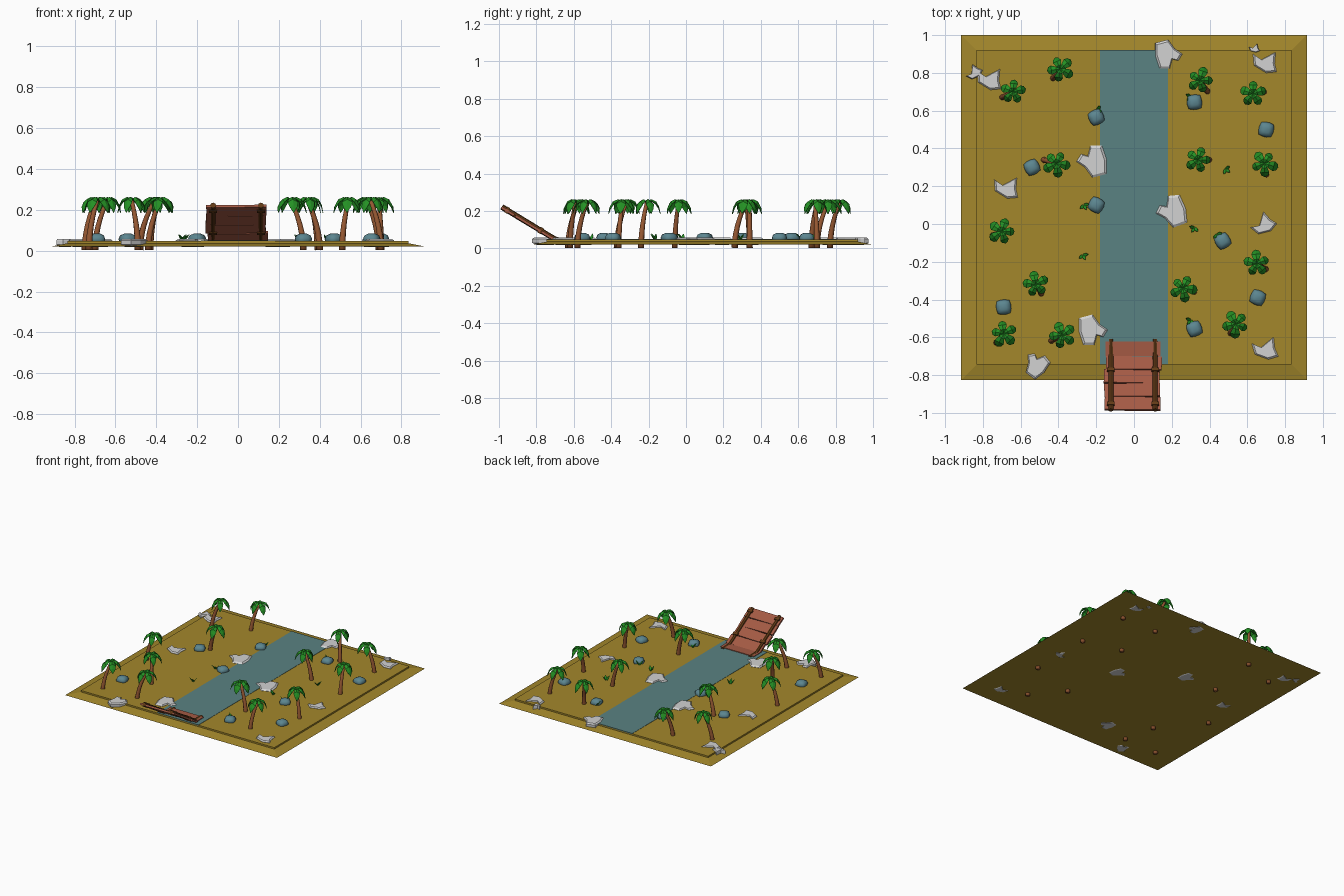
import bpy, bmesh, math, random
from mathutils import Matrix, Vector

random.seed(4)
cube = bpy.data.objects.get("Cube")
if cube:
    bpy.data.objects.remove(cube)


def material(name, r, g, b):
    m = bpy.data.materials.new(name)
    m.use_nodes = True
    colour = [(c / 255 / 12.92) if c < 11 else ((c / 255 + 0.055) / 1.055) ** 2.4 for c in (r, g, b)] + [1]
    m.diffuse_color = colour
    m.node_tree.nodes["Principled BSDF"].inputs["Base Color"].default_value = colour
    return m


SAND = material("sand", 163, 135, 43)
WATER = material("water", 90, 130, 130)
STONE = material("blue grey stone", 92, 134, 144)
PALE = material("pale stone", 210, 210, 210)
LEAF = material("leaf green", 36, 145, 36)
BARK = material("bark", 150, 88, 50)
PLANK = material("red brown plank", 164, 90, 68)
BEAM = material("dark beam", 98, 58, 22)


def finish(name, bm, mat, smooth=False):
    bmesh.ops.recalc_face_normals(bm, faces=bm.faces[:])
    me = bpy.data.meshes.new(name)
    bm.to_mesh(me)
    bm.free()
    me.materials.append(mat)
    for p in me.polygons:
        p.use_smooth = smooth
    ob = bpy.data.objects.new(name, me)
    bpy.context.collection.objects.link(ob)
    return ob


def loft(bm, rings):
    """Skin equal-length rings of points and cap both ends."""
    loops = [[bm.verts.new(p) for p in ring] for ring in rings]
    n = len(loops[0])
    for a, b in zip(loops, loops[1:]):
        for i in range(n):
            bm.faces.new((a[i], a[(i + 1) % n], b[(i + 1) % n], b[i]))
    bm.faces.new(loops[0])
    bm.faces.new(loops[-1])


def rect(x, y0, y1, z):
    return [(-x, y0, z), (x, y0, z), (x, y1, z), (-x, y1, z)]


def tube(bm, path, radii, sides):
    """Tapered tube along a path of points."""
    rings = []
    for i, p in enumerate(path):
        d = path[min(i + 1, len(path) - 1)] - path[max(i - 1, 0)]
        q = d.to_track_quat("Z", "Y")
        rings.append([p + q @ Vector((math.cos(a), math.sin(a), 0)) * radii[i]
                      for a in (math.tau * k / sides for k in range(sides))])
    loft(bm, rings)


def box(bm, size, matrix):
    bmesh.ops.create_cube(bm, size=1, matrix=matrix @ Matrix.Diagonal((*size, 1)))


# Ground: sloping rim with a raised slab, and a river strip
bm = bmesh.new()
loft(bm, [rect(0.915, -0.825, 1.0, 0.02), rect(0.835, -0.745, 0.92, 0.036),
          rect(0.835, -0.745, 0.92, 0.048)])
finish("ground", bm, SAND)
bm = bmesh.new()
loft(bm, [rect(0.18, -0.745, 0.92, 0.044), rect(0.18, -0.745, 0.92, 0.05)])
finish("river", bm, WATER)


# Palms: crown x, y, then offset of the trunk foot
def palm(x, y, dx, dy):
    top = Vector((x, y, 0.243))
    foot = Vector((x + dx, y + dy, 0.003))
    bm = bmesh.new()
    path, radii = [], []
    for i in range(7):
        t = i / 6
        bend = t ** 1.9
        path.append(Vector((foot.x + (x - foot.x) * bend, foot.y + (y - foot.y) * bend,
                            foot.z + (top.z - foot.z) * t)))
        radii.append(0.017 - 0.007 * t)
    tube(bm, path, radii, 8)
    finish("palm_trunk", bm, BARK, True)

    bm = bmesh.new()
    start = random.uniform(0, math.tau)
    for k in range(5):
        turn = Matrix.Translation(top) @ Matrix.Rotation(start + k * math.tau / 5, 4, "Z")
        s = random.uniform(0.9, 1.12)
        spine = [(-0.004, 0, 0.004), (0.022, 0.015, 0.02), (0.047, 0.024, 0.008),
                 (0.062, 0.017, -0.02), (0.07, 0, -0.058)]
        rows = []
        for r, w, z in spine:
            rows.append([bm.verts.new(turn @ Vector((r * s, side * w * s, z - abs(side) * w * 0.55)))
                         for side in (-1, 0, 1)])
        for a, b in zip(rows, rows[1:]):
            for j in (0, 1):
                bm.faces.new((a[j], a[j + 1], b[j + 1], b[j]))
    bmesh.ops.remove_doubles(bm, verts=bm.verts[:], dist=0.0004)
    crown = finish("palm_crown", bm, LEAF)
    crown.modifiers.new("thickness", "SOLIDIFY").thickness = 0.003


for p in [(-0.64, 0.70, -0.06, -0.03), (-0.39, 0.82, -0.04, -0.05), (-0.41, 0.32, -0.07, 0.02),
          (-0.70, -0.04, -0.05, -0.02), (-0.52, -0.32, 0.03, -0.05), (-0.69, -0.58, -0.04, -0.05),
          (-0.38, -0.59, -0.06, -0.03), (0.35, 0.76, 0.04, -0.06), (0.63, 0.69, 0.06, 0.01),
          (0.34, 0.34, 0.06, 0), (0.69, 0.32, 0.01, -0.06), (0.65, -0.21, 0.05, -0.03),
          (0.26, -0.34, 0.06, -0.02), (0.54, -0.53, -0.03, -0.05)]:
    palm(*p)

# Rounded boulders
for x, y in [(-0.20, 0.565), (-0.54, 0.30), (-0.20, 0.10), (-0.69, -0.44), (0.32, 0.645),
             (0.70, 0.50), (0.47, -0.09), (0.655, -0.39), (0.32, -0.555)]:
    bm = bmesh.new()
    turn = Matrix.Translation((x, y, 0.036)) @ Matrix.Rotation(random.uniform(0, 3), 4, "Z")
    rings = []
    for r, z in ((0.036, 0), (0.043, 0.02), (0.036, 0.038), (0.017, 0.047)):
        rings.append([turn @ Vector((r * c * f, r * s * f, z)) for c, s, f in
                      ((math.cos(a), math.sin(a), 1 + 0.1 * math.cos(4 * a))
                       for a in (math.tau * k / 12 for k in range(12)))])
    loft(bm, rings)
    finish("boulder", bm, STONE, True)

# Flat pale stones: outline, x, y, scale, turn
BROAD = [(-.01, .085), (.05, .085), (.075, .01), (.075, -.065), (0, -.085),
         (-.04, -.03), (-.085, 0), (-.06, .04), (-.025, .03)]
STAR = [(-.06, .04), (-.015, .01), (.06, .05), (.055, -.01), (.065, -.055), (.01, -.06), (-.055, -.02)]
for outline, x, y, s, angle in [
        (BROAD, -0.22, 0.33, 1, 0), (BROAD, 0.20, 0.065, 1, 0.1), (BROAD, -0.22, -0.56, 0.95, math.pi),
        (BROAD, 0.18, 0.90, 0.9, math.pi), (BROAD, -0.52, -0.745, 0.8, -0.9), (STAR, -0.77, 0.77, 1, 0),
        (STAR, -0.85, 0.80, 0.6, 1), (STAR, -0.68, 0.195, 1, 0), (STAR, 0.68, -0.005, 0.9, 0.8),
        (STAR, 0.69, 0.86, 1, 0), (STAR, 0.69, -0.66, 1, 0.2), (STAR, 0.635, 0.93, 0.4, 0.3)]:
    bm = bmesh.new()
    turn = Matrix.Translation((x, y, 0)) @ Matrix.Rotation(angle, 4, "Z")
    loft(bm, [[turn @ Vector((px * s * f, py * s * f, z)) for px, py in outline]
              for f, z in ((0.6, 0.017), (0.98, 0.03), (1, 0.05), (0.85, 0.058))])
    finish("pale_stone", bm, PALE)

# Grass sprouts of three pointed blades
for x, y in [(-0.195, 0.605), (-0.265, 0.10), (-0.27, -0.165), (0.32, -0.02),
             (0.485, 0.29), (0.30, 0.675), (0.44, -0.055), (0.30, -0.51)]:
    bm = bmesh.new()
    for k in range(3):
        turn = Matrix.Translation((x, y, 0.046)) @ Matrix.Rotation(k * 1.3 + x * 9, 4, "Z")
        blade = [turn @ Vector(p) for p in ((0, -.007, 0), (0, .007, 0), (.016, .008, .02),
                                            (.027, 0, .033), (.016, -.008, .02))]
        bm.faces.new([bm.verts.new(p) for p in blade])
    sprout = finish("grass_sprout", bm, LEAF)
    sprout.modifiers.new("thickness", "SOLIDIFY").thickness = 0.002

# Ramp: flat landing board, tilted planks, two log rails with bands
SLOPE_FOOT, SLOPE_TOP = Vector((0, -0.70, 0.045)), Vector((0, -0.985, 0.218))
run = SLOPE_TOP - SLOPE_FOOT
tilt = Matrix.Rotation(-math.atan2(run.z, -run.y), 4, "X")
bm = bmesh.new()
box(bm, (0.29, 0.075, 0.012), Matrix.Translation((-0.005, -0.66, 0.049)))
COUNT = 4
for i in range(COUNT):
    centre = SLOPE_FOOT + run * ((i + 0.53) / COUNT)
    shift = Matrix.Translation(centre + Vector((random.uniform(-0.012, 0.0), 0, 0)))
    wobble = Matrix.Rotation(random.uniform(-0.025, 0.025), 4, "Z")
    box(bm, (0.295, run.length / COUNT - 0.004, 0.014), shift @ tilt @ wobble)
finish("ramp_planks", bm, PLANK)

for x in (-0.122, 0.112):
    bm = bmesh.new()
    rise = Vector((x, 0, 0.004))
    tube(bm, [Vector((x, -0.61, 0.045)), Vector((x, -0.69, 0.046)), SLOPE_FOOT + run * 0.1 + rise,
              SLOPE_FOOT + run * 0.5 + rise, SLOPE_TOP + rise], [0.013, 0.014, 0.014, 0.015, 0.015], 8)
    for t in (0.27, 0.9):
        box(bm, (0.04, 0.02, 0.034), Matrix.Translation(SLOPE_FOOT + run * t + rise) @ tilt)
    finish("ramp_rail", bm, BEAM)
